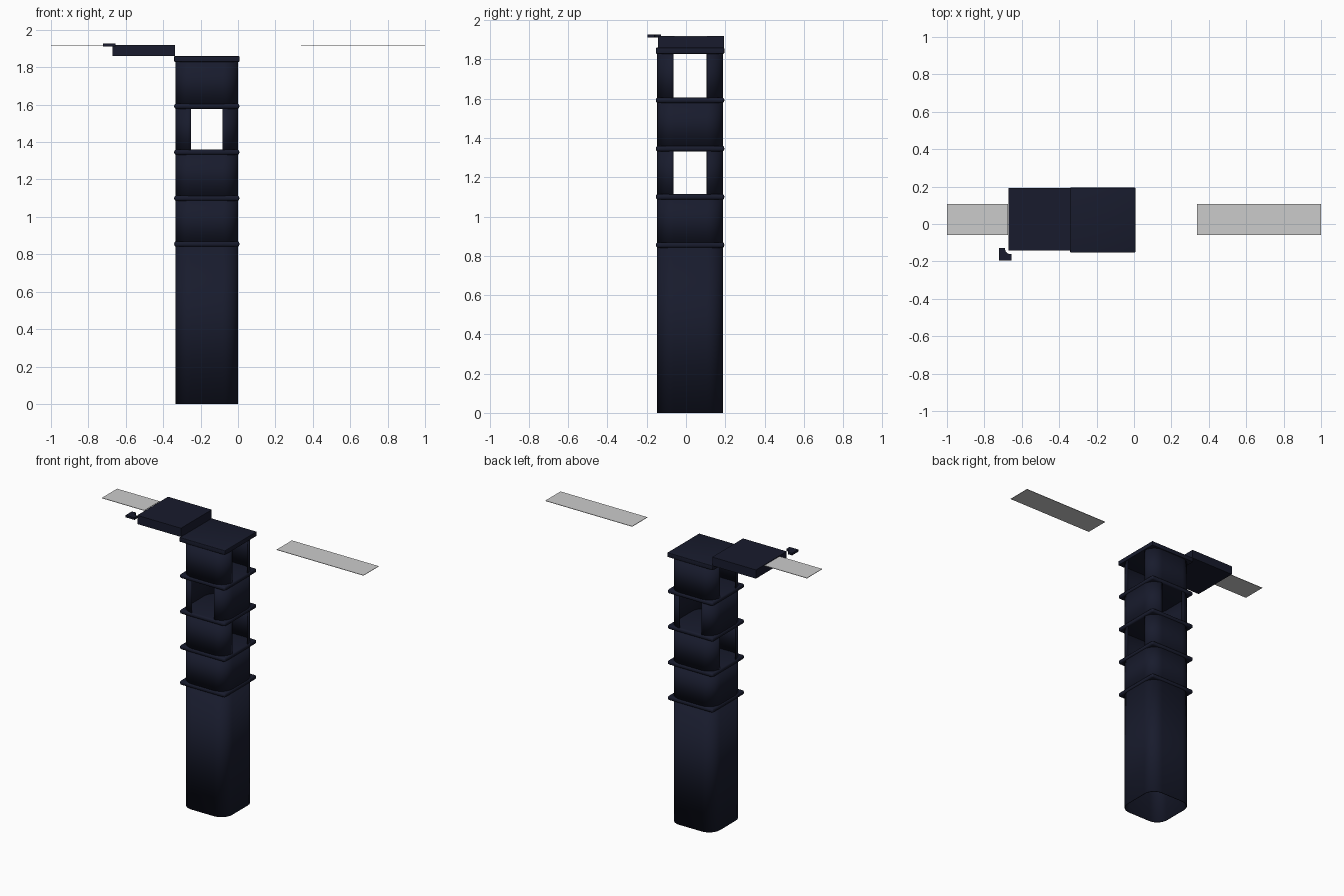
import bpy, bmesh, math

if "Cube" in bpy.data.objects:
    bpy.data.objects.remove(bpy.data.objects["Cube"])

navy = bpy.data.materials.new("dark_navy")
navy.diffuse_color = (0.009, 0.011, 0.026, 1)
navy.use_nodes = True
navy.node_tree.nodes["Principled BSDF"].inputs["Base Color"].default_value = navy.diffuse_color

CX, CY = -0.167, 0.021      # tower centre
HALF, RADIUS = 0.168, 0.083  # tower half width and corner radius
LEVELS = [0.855, 1.10, 1.346, 1.592, 1.842]


def make_object(name, bm, mat=navy):
    mesh = bpy.data.meshes.new(name)
    bmesh.ops.recalc_face_normals(bm, faces=bm.faces)
    bm.to_mesh(mesh)
    bm.free()
    ob = bpy.data.objects.new(name, mesh)
    bpy.context.collection.objects.link(ob)
    if mat:
        mesh.materials.append(mat)
    return ob


def smooth(ob, angle=35):
    bpy.ops.object.select_all(action='DESELECT')
    ob.select_set(True)
    bpy.context.view_layer.objects.active = ob
    bpy.ops.object.shade_smooth_by_angle(angle=math.radians(angle))


def box(name, lo, hi, mat=navy, bevel=0):
    bm = bmesh.new()
    bmesh.ops.create_cube(bm, size=1)
    for v in bm.verts:
        v.co = [(a + b) / 2 + c * (b - a) for a, b, c in zip(lo, hi, v.co)]
    if bevel:
        bmesh.ops.bevel(bm, geom=bm.edges[:], offset=bevel, segments=3,
                        profile=0.5, affect='EDGES')
    ob = make_object(name, bm, mat)
    if bevel:
        smooth(ob)
    return ob


# Rounded square outline; the flat sides are the gaps between the corner arcs
SEG = 8
outline = []
for corner in range(4):
    mid = math.radians(45 + 90 * corner)
    ox = math.copysign(HALF - RADIUS, math.cos(mid))
    oy = math.copysign(HALF - RADIUS, math.sin(mid))
    for i in range(SEG + 1):
        a = math.radians(90 * corner + 90 * i / SEG)
        outline.append((CX + ox + RADIUS * math.cos(a),
                        CY + oy + RADIUS * math.sin(a)))


def storey(name, z0, z1, open_axis=None):
    """Hollow storey; open_axis leaves out the flat sides facing x or y."""
    bm = bmesh.new()
    low = [bm.verts.new((x, y, z0)) for x, y in outline]
    top = [bm.verts.new((x, y, z1)) for x, y in outline]
    n = len(outline)
    for i in range(n):
        j = (i + 1) % n
        if i % (SEG + 1) == SEG:               # a flat side
            axis = 'y' if (i // (SEG + 1)) % 2 == 0 else 'x'
            if axis == open_axis:
                continue
        bm.faces.new((low[i], low[j], top[j], top[i]))
    ob = make_object(name, bm)
    smooth(ob)
    mod = ob.modifiers.new("wall", 'SOLIDIFY')
    mod.thickness = 0.005
    mod.offset = -1
    # open pieces have no inside, so check the wall grows toward the centre
    face = ob.data.polygons[0]
    for face in ob.data.polygons:
        out = (face.center.x - CX) * face.normal.x + (face.center.y - CY) * face.normal.y
        if out < 0:
            face.flip()
    return ob


# Tower shaft and storeys with alternating windows
storey("tower_shaft", 0, LEVELS[0])
for k, axis in enumerate((None, 'x', 'y', 'x')):
    storey(f"tower_storey_{k + 1}", LEVELS[k], LEVELS[k + 1], axis)

# Ledges between storeys
E = HALF + 0.006
for k, z in enumerate(LEVELS[:-1]):
    box(f"ledge_{k + 1}", (CX - E, CY - E, z - 0.014), (CX + E, CY + E, z + 0.014),
        bevel=0.011)

# Flat roof
E = HALF + 0.006
box("roof_slab", (CX - E, CY - E, 1.829), (CX + E, CY + E, 1.86), bevel=0.004)

# Side platform
box("side_platform", (-0.67, -0.143, 1.86), (-0.336, 0.193, 1.92))

# Small corner bracket with a rounded inner corner
pts = [(-0.722, -0.195), (-0.655, -0.195), (-0.655, -0.161)]
for i in range(7):
    a = math.radians(270 - 90 * i / 6)
    pts.append((-0.661 + 0.028 * math.cos(a), -0.133 + 0.028 * math.sin(a)))
pts += [(-0.689, -0.127), (-0.722, -0.127)]
bm = bmesh.new()
face = bm.faces.new([bm.verts.new((x, y, 1.912)) for x, y in pts])
ext = bmesh.ops.extrude_face_region(bm, geom=[face])
bmesh.ops.translate(bm, vec=(0, 0, 0.015),
                    verts=[g for g in ext["geom"] if isinstance(g, bmesh.types.BMVert)])
make_object("corner_bracket", bm)

# Thin grey panels on both sides
for name, x0, x1 in (("left_panel", -1, -0.675), ("right_panel", 0.336, 1)):
    box(name, (x0, -0.058, 1.917), (x1, 0.108, 1.92), mat=None)
